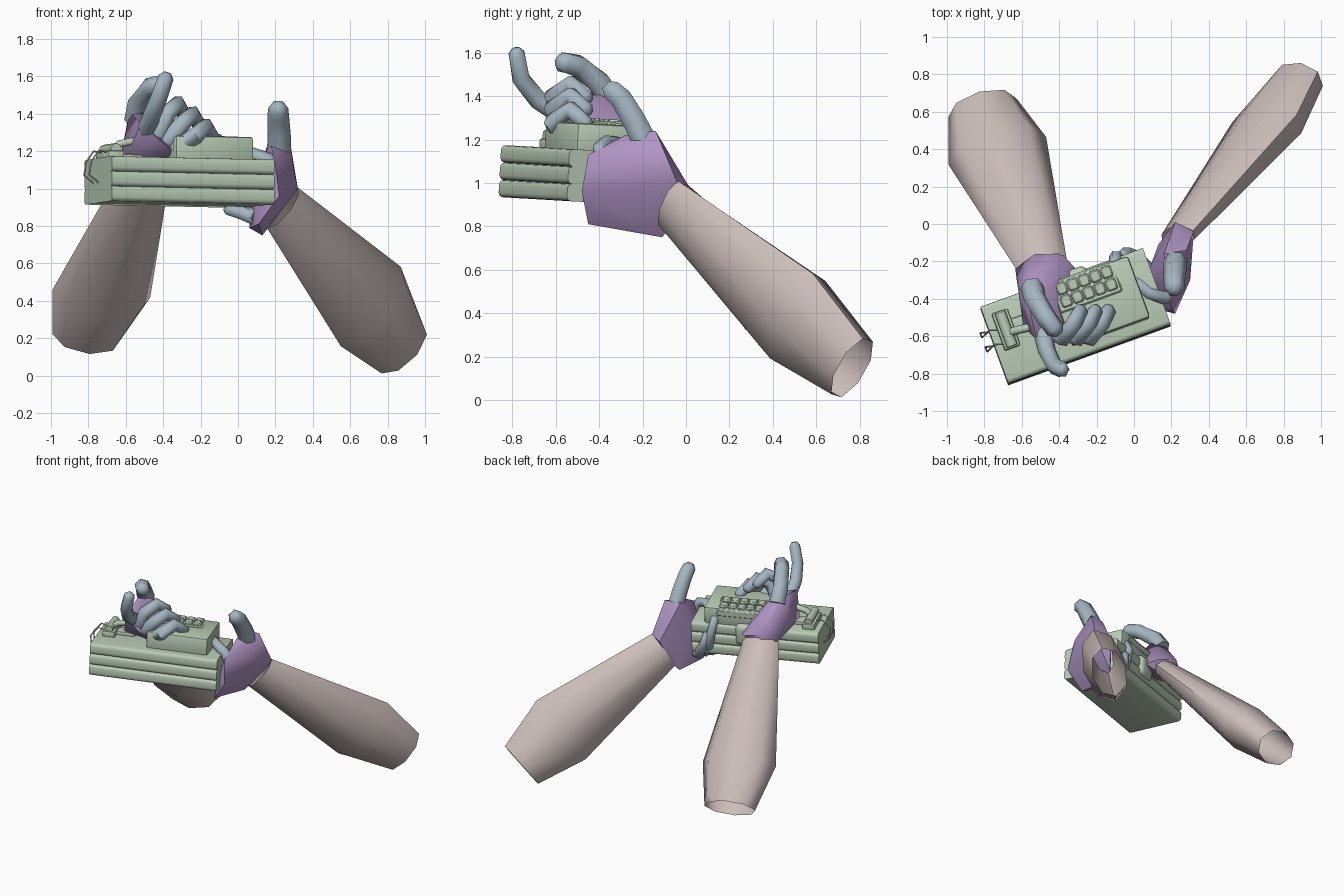
import bpy, bmesh, math
from mathutils import Vector, Matrix

if "Cube" in bpy.data.objects:
    bpy.data.objects.remove(bpy.data.objects["Cube"])


def material(name, rgb):
    m = bpy.data.materials.new(name)
    m.use_nodes = True
    m.diffuse_color = (*rgb, 1)
    m.node_tree.nodes["Principled BSDF"].inputs["Base Color"].default_value = (*rgb, 1)
    return m


SLEEVE = material("dusty beige", (0.6, 0.51, 0.49))
PALM = material("soft purple", (0.44, 0.3, 0.56))
FINGER = material("grey blue", (0.38, 0.47, 0.54))
CASE = material("pale green", (0.49, 0.6, 0.47))


def finish(name, bm, mat, angle=40, matrix=None):
    bmesh.ops.recalc_face_normals(bm, faces=bm.faces)
    me = bpy.data.meshes.new(name)
    bm.to_mesh(me)
    bm.free()
    me.materials.append(mat)
    ob = bpy.data.objects.new(name, me)
    bpy.context.collection.objects.link(ob)
    if matrix:
        ob.matrix_world = matrix
    bpy.ops.object.select_all(action='DESELECT')
    ob.select_set(True)
    bpy.context.view_layer.objects.active = ob
    bpy.ops.object.shade_smooth_by_angle(angle=math.radians(angle))
    return ob


def loft(name, mat, path, radii, major, sides=6, cap=True, matrix=None):
    """Skin elliptical rings along a path; radii are (major, minor)."""
    bm = bmesh.new()
    pts = [Vector(p) for p in path]
    rings = []
    for i, p in enumerate(pts):
        t = (pts[min(i + 1, len(pts) - 1)] - pts[max(i - 1, 0)]).normalized()
        m = Vector(major)
        m = (m - t * m.dot(t)).normalized()
        n = t.cross(m)
        ring = []
        for k in range(sides):
            a = math.tau * k / sides
            ring.append(bm.verts.new(p + m * math.cos(a) * radii[i][0] + n * math.sin(a) * radii[i][1]))
        rings.append(ring)
    for a, b in zip(rings, rings[1:]):
        for k in range(sides):
            j = (k + 1) % sides
            bm.faces.new((a[k], a[j], b[j], b[k]))
    if cap:
        bm.faces.new(rings[0])
        bm.faces.new(rings[-1])
    return finish(name, bm, mat, 66, matrix)


def finger(name, path, r=0.045, major=(1, 0, 0)):
    # Extra end ring rounds the fingertip
    pts = [Vector(p) for p in path]
    pts.append(pts[-1] + (pts[-1] - pts[-2]).normalized() * r * 0.5)
    n = len(pts) - 1
    radii = [(r * (1 - 0.25 * i / n), r * (1 - 0.25 * i / n)) for i in range(n)] + [(r * 0.4, r * 0.4)]
    loft(name, FINGER, pts, radii, major)


def hull(name, mat, pts):
    bm = bmesh.new()
    for p in pts:
        bm.verts.new(p)
    out = bmesh.ops.convex_hull(bm, input=bm.verts)
    loose = {g for g in out["geom_interior"] if isinstance(g, bmesh.types.BMVert)}
    bmesh.ops.delete(bm, geom=list(loose), context='VERTS')
    finish(name, bm, mat, 50)


# Hollow tapering forearms
loft("left_forearm", SLEEVE,
     [(0.235, -0.07, 0.9), (0.71, 0.515, 0.37), (0.875, 0.765, 0.148)],
     [(0.14, 0.07), (0.275, 0.155), (0.18, 0.125)], (0.574, 0.242, 0.78), 8, False)
loft("right_forearm", SLEEVE,
     [(-0.49, -0.22, 1.1), (-0.73, 0.39, 0.44), (-0.81, 0.62, 0.21)],
     [(0.135, 0.07), (0.272, 0.165), (0.19, 0.13)], (0.94, 0.31, -0.12), 8, False)

# Left hand cupping the end of the device
hull("left_palm", PALM, [
    (0.32, -0.04, 1.0), (0.22, 0.01, 0.99), (0.13, -0.11, 0.75), (0.17, -0.07, 0.8),
    (0.06, -0.3, 0.79), (0.11, -0.45, 0.81), (0.22, -0.48, 0.96), (0.2, -0.45, 1.13),
    (0.3, -0.3, 1.1), (0.28, -0.14, 1.24), (0.16, -0.16, 1.24), (0.18, -0.28, 1.22),
    (0.09, -0.22, 1.05), (0.1, -0.4, 0.95)])
finger("left_thumb", [(0.22, -0.18, 1.17), (0.22, -0.24, 1.29), (0.215, -0.3, 1.39), (0.215, -0.345, 1.43)], 0.066)
finger("left_index_finger", [(0.19, -0.38, 1.09), (0.16, -0.395, 1.16), (0.08, -0.37, 1.185), (0.01, -0.31, 1.18)], 0.04, (0, 0, 1))
finger("left_middle_finger", [(0.1, -0.34, 0.85), (0.0, -0.24, 0.88), (-0.07, -0.18, 0.97),
                              (-0.1, -0.175, 1.1), (-0.1, -0.215, 1.18)], 0.04)
finger("left_ring_finger", [(0.1, -0.27, 0.84), (0.02, -0.18, 0.88), (-0.04, -0.155, 0.97), (-0.06, -0.17, 1.05)], 0.04)
finger("left_little_finger", [(0.12, -0.33, 0.83), (0.02, -0.3, 0.87), (-0.05, -0.27, 0.89)], 0.044, (0, 1, 0))

# Right hand poised above the keypad
hull("right_palm", PALM, [
    (-0.635, -0.24, 1.14), (-0.53, -0.16, 1.18), (-0.38, -0.165, 1.13), (-0.31, -0.24, 1.1),
    (-0.5, -0.2, 1.02), (-0.61, -0.42, 1.24), (-0.58, -0.36, 1.41), (-0.5, -0.38, 1.42),
    (-0.59, -0.55, 1.18), (-0.52, -0.62, 1.35), (-0.42, -0.63, 1.26), (-0.33, -0.57, 1.18),
    (-0.38, -0.38, 1.17)])
finger("right_thumb", [(-0.545, -0.34, 1.36), (-0.53, -0.4, 1.46), (-0.47, -0.5, 1.54), (-0.42, -0.565, 1.555)], 0.064)
finger("right_index_finger", [(-0.49, -0.57, 1.31), (-0.465, -0.68, 1.38), (-0.425, -0.76, 1.48), (-0.385, -0.78, 1.595)], 0.052)
for name, x, z in (("middle", 0, 0), ("ring", 0.08, -0.055), ("little", 0.15, -0.12)):
    finger("right_%s_finger" % name,
           [(-0.43 + x * 0.6, -0.57, 1.29 + z * 0.6), (-0.38 + x, -0.61, 1.4 + z),
            (-0.32 + x, -0.53, 1.455 + z), (-0.285 + x, -0.46, 1.39 + z)], 0.05)

# Device frame: long axis x, front -y, underside at zero
DEVICE = (Matrix.Translation((-0.313, -0.502, 0.915)) @ Matrix.Rotation(math.radians(20), 4, 'Z')
          @ Matrix.Rotation(-0.05, 4, 'X') @ Matrix.Rotation(0.02, 4, 'Y'))


def block(name, lo, hi, bevel=0.0, segments=2, slope=0.0, long_only=False):
    """Box between two corners; slope lowers the top rear edge."""
    bm = bmesh.new()
    bmesh.ops.create_cube(bm, size=1)
    edges = [e for e in bm.edges
             if not long_only or abs(e.verts[0].co.x - e.verts[1].co.x) > 0.5]
    lo, hi = Vector(lo), Vector(hi)
    for v in bm.verts:
        back_top = v.co.y > 0 and v.co.z > 0
        v.co = Vector([lo[i] + (v.co[i] + 0.5) * (hi[i] - lo[i]) for i in range(3)])
        if back_top:
            v.co.z -= slope
    bmesh.ops.bevel(bm, geom=edges, offset=bevel, segments=segments, profile=0.5, affect='EDGES')
    return finish(name, bm, CASE, 40, DEVICE)


# Three stacked charges, rounded along their length and square at the ends
for i in range(3):
    block("charge_layer_%d" % (i + 1), (-0.462, -0.218, i * 0.08), (0.462, 0.218, i * 0.08 + 0.08),
          0.022, 3, long_only=True)

# Control housing with keypad
block("control_housing", (-0.075, -0.15, 0.22), (0.37, 0.2, 0.362), 0.016)
block("keypad_panel", (-0.075, 0.03, 0.3), (0.28, 0.205, 0.375), 0.008, 1, 0.02)
block("rear_bulge", (-0.02, 0.17, 0.1), (0.14, 0.24, 0.26), 0.034, 3)
for row in range(2):
    for col in range(5):
        u, v, z = 0.105 + (col - 2) * 0.064, 0.083 + row * 0.072, 0.358 - row * 0.008
        block("key_%d_%d" % (row + 1, col + 1), (u - 0.029, v - 0.032, z), (u + 0.029, v + 0.032, z + 0.028), 0.008, 1)

# Detonator block, barrel and cable loop
block("detonator_base", (-0.42, -0.05, 0.23), (-0.33, 0.16, 0.28), 0.01)
block("detonator_clip", (-0.34, 0.01, 0.23), (-0.2, 0.1, 0.265), 0.01)
loft("detonator_barrel", CASE, [(-0.375, -0.04, 0.29), (-0.375, 0.15, 0.29)],
     [(0.03, 0.03)] * 2, (0, 0, 1), 8, matrix=DEVICE)
loft("cable_loop", CASE,
     [(-0.38, 0.03, 0.27), (-0.33, 0.03, 0.32), (-0.26, 0.02, 0.335), (-0.17, 0.0, 0.32), (-0.1, 0.0, 0.26)],
     [(0.022, 0.022)] * 5, (0, 1, 0), 6, matrix=DEVICE)

# Thin loose wires looping over the end
for i, v in enumerate((-0.02, 0.06)):
    loft("loose_wire_%d" % (i + 1), CASE,
         [(-0.4, v, 0.27), (-0.46, v + 0.02, 0.28), (-0.51, v, 0.22), (-0.51, v + 0.03, 0.15), (-0.45, v + 0.02, 0.1)],
         [(0.005, 0.005)] * 5, (0, 1, 0), 4, matrix=DEVICE)
